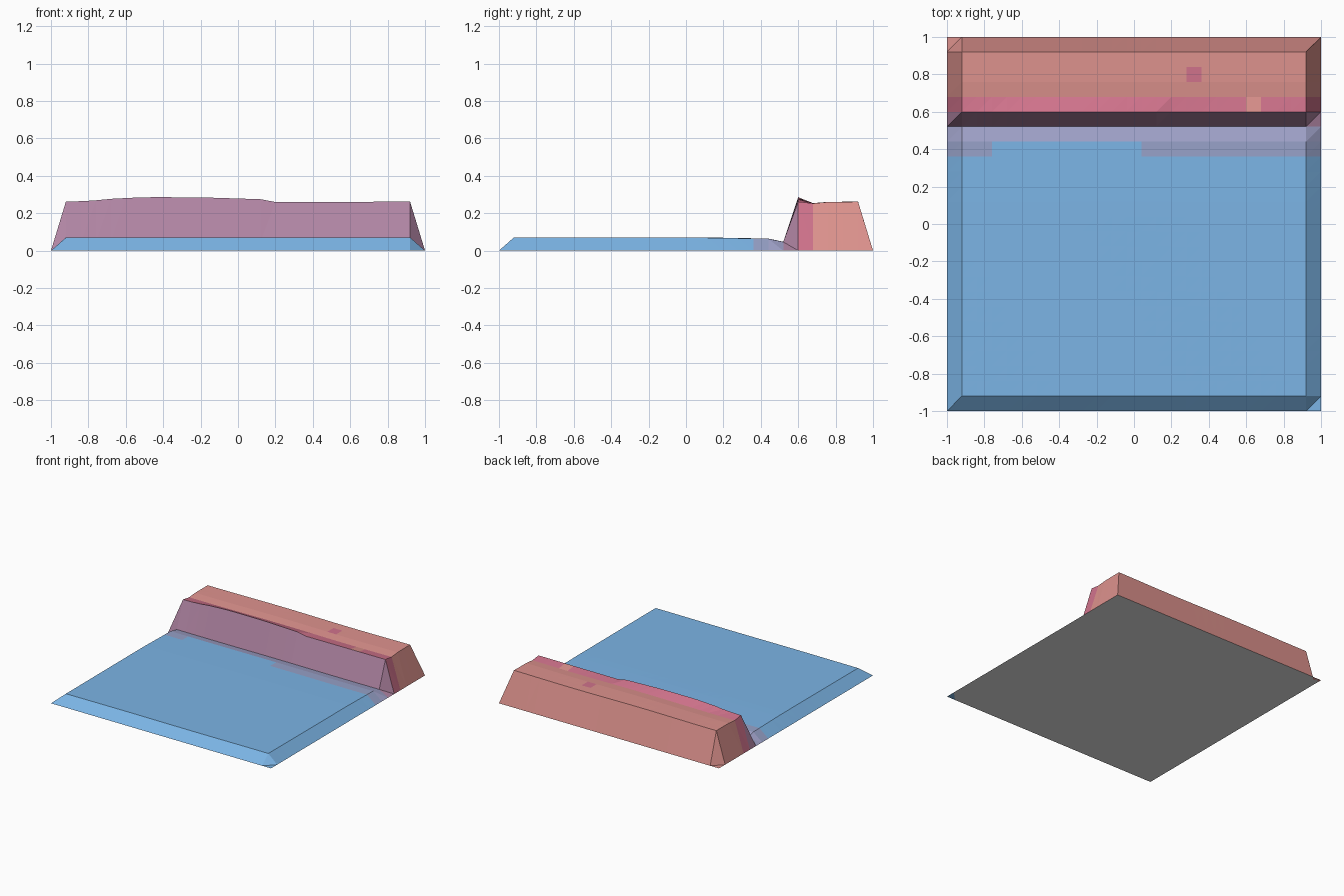
import bpy
import bmesh
import math

cube = bpy.data.objects.get("Cube")
if cube:
    bpy.data.objects.remove(cube, do_unlink=True)

N = 25              # cells per side
STEP = 2 / N


def make_material(name, rgb):
    mat = bpy.data.materials.new(name)
    mat.use_nodes = True
    color = (*rgb, 1)
    mat.diffuse_color = color
    mat.node_tree.nodes["Principled BSDF"].inputs["Base Color"].default_value = color
    return mat


BLUE, LAVENDER, GREY_LILAC, MAUVE, PINK, SALMON = range(6)
materials = [
    make_material("plain blue", (0.2, 0.46, 0.79)),
    make_material("shore lavender", (0.36, 0.37, 0.60)),
    make_material("shore grey lilac", (0.31, 0.36, 0.58)),
    make_material("cliff mauve", (0.44, 0.235, 0.37)),
    make_material("ridge pink", (0.63, 0.17, 0.26)),
    make_material("plateau salmon", (0.73, 0.29, 0.27)),
]
underside_grey = make_material("underside grey", (0.8, 0.8, 0.8))


def interpolate(points, t):
    """Piecewise linear height along a short profile."""
    for (a, ha), (b, hb) in zip(points, points[1:]):
        if t <= b:
            return ha + (hb - ha) * max(0, t - a) / (b - a)
    return points[-1][1]


CREST = [(-0.92, 0.263), (-0.8, 0.265), (-0.68, 0.277), (-0.5, 0.286),
         (-0.2, 0.285), (0.12, 0.275), (0.2, 0.26), (0.92, 0.262)]
PLAIN = [(-0.92, 0.07), (0.1, 0.07), (0.44, 0.064), (0.52, 0.047)]
PLATEAU = [(0.68, 0.252), (0.76, 0.259), (0.92, 0.26)]


def height(i, j):
    if i in (0, N) or j in (0, N):
        return 0
    x, y = i * STEP - 1, j * STEP - 1
    ripple = math.sin(5 * x + 3 * y)
    if j < 20:
        return interpolate(PLAIN, y) + 0.0007 * ripple
    if j == 20:
        return interpolate(CREST, x)
    return interpolate(PLATEAU, y) + 0.002 * ripple


def cell_color(i, j):
    if j < 17:
        return BLUE
    if j == 17:
        return BLUE if 3 <= i < 13 else GREY_LILAC
    if j == 18:
        return LAVENDER
    if j == 19:
        return MAUVE
    if j == 20:
        return SALMON if i == 20 else PINK
    return PINK if (i, j) == (16, 22) else SALMON


def add_object(name, bm, mats):
    mesh = bpy.data.meshes.new(name)
    bm.to_mesh(mesh)
    bm.free()
    for mat in mats:
        mesh.materials.append(mat)
    obj = bpy.data.objects.new(name, mesh)
    bpy.context.collection.objects.link(obj)
    return obj


# Terrain surface: low plain, cliff and raised strip, sloping to the ground at the rim
bm = bmesh.new()
grid = [[bm.verts.new((i * STEP - 1, j * STEP - 1, height(i, j)))
         for j in range(N + 1)] for i in range(N + 1)]
for i in range(N):
    for j in range(N):
        a, b = grid[i][j], grid[i + 1][j]
        c, d = grid[i + 1][j + 1], grid[i][j + 1]
        for corners in ((a, b, c), (a, c, d)):
            face = bm.faces.new(corners)
            face.material_index = cell_color(i, j)
add_object("terrain_surface", bm, materials)

# Flat underside facing down
bm = bmesh.new()
bm.faces.new([bm.verts.new((x, y, 0))
              for x, y in ((-1, -1), (-1, 1), (1, 1), (1, -1))])
add_object("underside", bm, [underside_grey])
